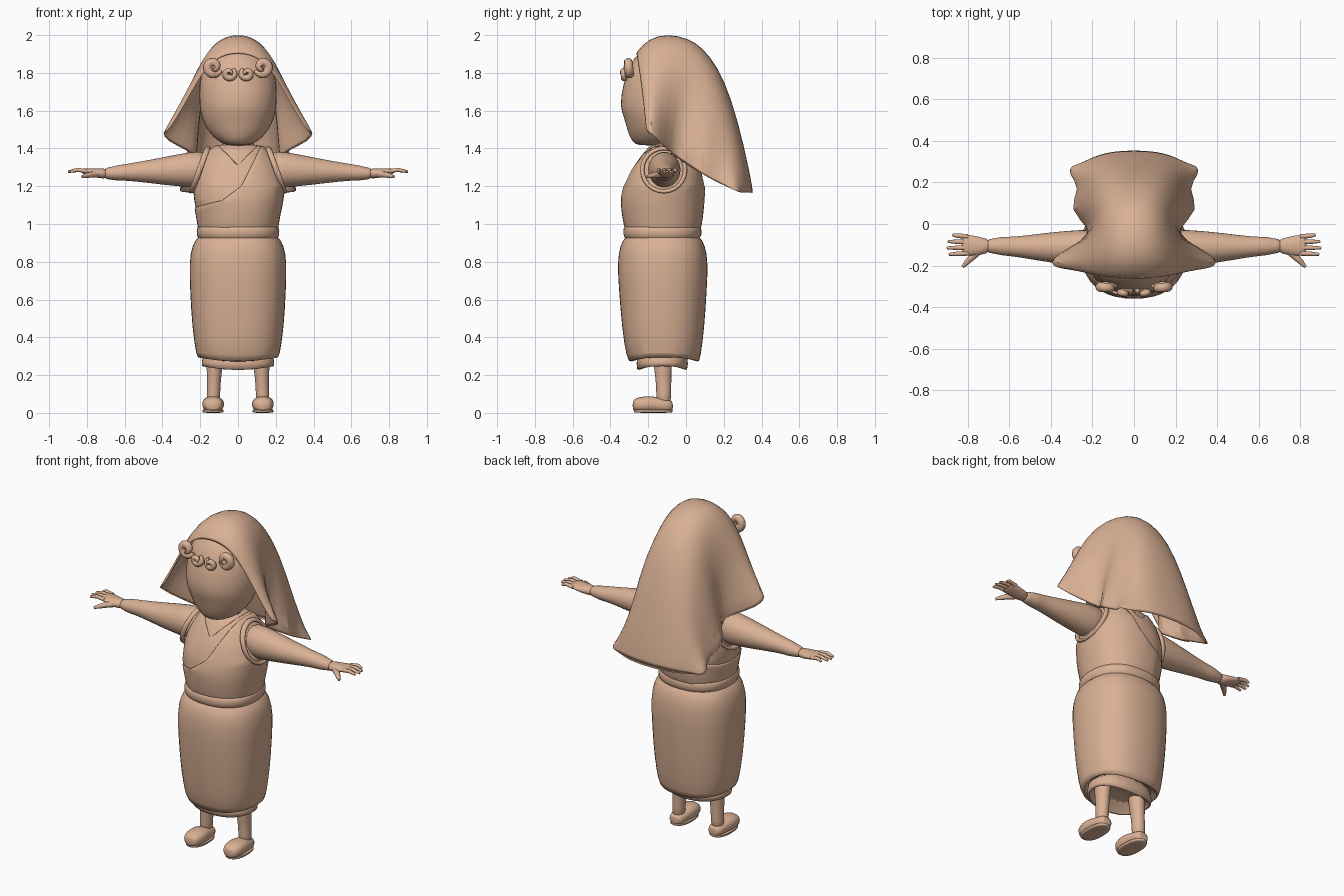
import bpy, bmesh, math
from mathutils import Vector

cube = bpy.data.objects.get("Cube")
if cube:
    bpy.data.objects.remove(cube, do_unlink=True)

COLOUR = (0.70, 0.44, 0.30, 1)
clay = bpy.data.materials.new("warm_tan_clay")
clay.use_nodes = True
clay.diffuse_color = COLOUR
clay.node_tree.nodes["Principled BSDF"].inputs["Base Color"].default_value = COLOUR


def finish(name, bm, mirror=False, subdivide=1, thickness=0.0, angle=50):
    """Turn a bmesh into a smooth shaded object."""
    bmesh.ops.recalc_face_normals(bm, faces=bm.faces[:])
    mesh = bpy.data.meshes.new(name)
    bm.to_mesh(mesh)
    bm.free()
    mesh.materials.append(clay)
    obj = bpy.data.objects.new(name, mesh)
    bpy.context.collection.objects.link(obj)
    bpy.ops.object.select_all(action="DESELECT")
    obj.select_set(True)
    bpy.context.view_layer.objects.active = obj
    bpy.ops.object.shade_smooth_by_angle(angle=math.radians(angle))
    if mirror:
        obj.modifiers.new("mirror", "MIRROR")
    if thickness:
        solid = obj.modifiers.new("thickness", "SOLIDIFY")
        solid.thickness = thickness
    if subdivide:
        sub = obj.modifiers.new("smooth", "SUBSURF")
        sub.levels = sub.render_levels = subdivide
    return obj


def upright(h, u, v):
    return Vector((u, v, h))


def sideways(h, u, v):
    return Vector((h, u, v))


def lengthwise(h, u, v):
    return Vector((u, h, v))


def loft(rings, place=upright, sides=20, power=1.0, grow=0.0, hem=None, wave=0.0, caps=True):
    """Skin rings of (height, centre u, centre v, radius u, radius v)."""
    bm = bmesh.new()
    loops = []
    for i, (h, cu, cv, ru, rv) in enumerate(rings):
        loop = []
        for k in range(sides):
            a = math.tau * k / sides
            c, s = math.cos(a), math.sin(a)
            u = cu + (ru + grow) * math.copysign(abs(c) ** power, c)
            v = cv + (rv + grow) * math.copysign(abs(s) ** power, s)
            rise = wave * c * c if i == hem else 0
            loop.append(bm.verts.new(place(h + rise, u, v)))
        loops.append(loop)
    for low, high in zip(loops, loops[1:]):
        for k in range(sides):
            j = (k + 1) % sides
            bm.faces.new((low[k], low[j], high[j], high[k]))
    if caps:
        bm.faces.new(loops[0][::-1])
        bm.faces.new(loops[-1])
    return bm


def spans(rows):
    """Convert (z, half width, front y, back y) into loft rings."""
    return [(z, 0, (f + b) / 2, w, (b - f) / 2) for z, w, f, b in rows]


def open_above(bm, lines):
    """Cut away the cloth that lies above every one of the (x, z, slope) lines."""
    planes = [(Vector((x, 0, z)), Vector((-slope, 0, 1))) for x, z, slope in lines]
    for point, normal in planes:
        bmesh.ops.bisect_plane(bm, geom=bm.verts[:] + bm.edges[:] + bm.faces[:],
                               plane_co=point, plane_no=normal)
    gone = [f for f in bm.faces
            if all((f.calc_center_median() - p).dot(n) > 0 for p, n in planes)]
    bmesh.ops.delete(bm, geom=gone, context="FACES")


# Long skirt, underskirt and belt
skirt = spans([(.34, .17, -.24, .02), (.25, .208, -.292, .064), (.29, .222, -.318, .08),
               (.45, .246, -.342, .1), (.65, .257, -.358, .113), (.80, .262, -.367, .12),
               (.885, .247, -.352, .105), (.94, .215, -.325, .075), (.945, .15, -.26, .02)])
finish("skirt", loft(skirt, power=.85, hem=1, wave=.04))
under = spans([(.30, .15, -.2, -.05), (.203, .19, -.256, .004), (.25, .197, -.266, .014),
               (.36, .19, -.26, .01)])
finish("underskirt", loft(under, power=.85, hem=1, wave=.035))
belt = spans([(.915, .19, -.3, .05), (.92, .213, -.325, .075), (.945, .222, -.336, .086),
              (.975, .222, -.335, .085), (.99, .21, -.325, .075), (.99, .18, -.3, .05)])
finish("belt", loft(belt, power=.85))

# Torso with an inner layer that leaves a V neckline and a curved overlap
torso = spans([(.96, .2, -.31, .065), (1.03, .208, -.325, .078), (1.12, .23, -.335, .085),
               (1.2, .238, -.318, .086), (1.28, .222, -.285, .074), (1.36, .18, -.24, .045),
               (1.41, .135, -.2, .005), (1.425, .08, -.17, -.04)])
finish("torso", loft(torso, power=.9))
inner_wrap = loft(torso, power=.9, grow=.005, caps=False)
open_above(inner_wrap, [(0, 1.315, -1), (0, 1.315, 1)])
finish("inner_wrap", inner_wrap, thickness=.006)
outer_wrap = loft(torso, power=.9, grow=.015, caps=False)
open_above(outer_wrap, [(-.25, 1.085, .25), (-.08, 1.13, .75), (.02, 1.21, 2)])
finish("outer_wrap", outer_wrap, thickness=.012)

# Neck and head
neck = [(1.36, 0, -.1, .1, .09), (1.41, 0, -.11, .082, .075), (1.5, 0, -.12, .08, .075)]
finish("neck", loft(neck))
head = spans([(1.415, .05, -.25, -.1), (1.43, .1, -.285, -.06), (1.49, .162, -.312, .0),
              (1.56, .195, -.328, .04), (1.62, .207, -.356, .05), (1.74, .211, -.336, .06),
              (1.84, .187, -.302, .05), (1.91, .125, -.255, .01), (1.95, .05, -.18, -.06)])
finish("head", loft(head))

# Veil: each strip hangs from the crown line down to the hem on the side
STRIPS = [(-.27, 1.905, .38, -.215, 1.48), (-.2, 1.985, .41, -.185, 1.485),
          (-.1, 2.012, .385, -.145, 1.435), (.02, 1.985, .25, -.08, 1.375),
          (.09, 1.935, .2, -.03, 1.33), (.17, 1.835, .335, .07, 1.27),
          (.24, 1.67, .255, .17, 1.215), (.305, 1.43, .33, .25, 1.185),
          (.362, 1.155, .3, .285, 1.17)]
bm = bmesh.new()
STEPS = 8
previous = None
for y_top, z_top, x_hem, y_hem, z_hem in STRIPS:
    p = [Vector((0, y_top, z_top)), Vector((.19, y_top, z_top)),
         Vector((.21, (y_top + 2 * y_hem) / 3, z_top * .6 + z_hem * .4)),
         Vector((x_hem, y_hem, z_hem))]
    strip = []
    for i in range(STEPS + 1):
        t = i / STEPS
        s = 1 - t
        strip.append(bm.verts.new(p[0] * s**3 + p[1] * 3 * s * s * t + p[2] * 3 * s * t * t + p[3] * t**3))
    if previous:
        for i in range(STEPS):
            bm.faces.new((previous[i], previous[i + 1], strip[i + 1], strip[i]))
    previous = strip
finish("veil", bm, mirror=True, thickness=.012, angle=80)


def curve(name, points, radii, thickness):
    """Round tube through points, tapered by the radii."""
    data = bpy.data.curves.new(name, "CURVE")
    data.dimensions = "3D"
    data.bevel_depth = thickness
    data.bevel_resolution = 3
    data.use_fill_caps = True
    spline = data.splines.new("POLY")
    spline.points.add(len(points) - 1)
    for slot, point, radius in zip(spline.points, points, radii):
        slot.co = (*point, 1)
        slot.radius = radius
    spline.use_smooth = True
    data.materials.append(clay)
    obj = bpy.data.objects.new(name, data)
    bpy.context.collection.objects.link(obj)


# Curled locks across the forehead
for side, label in ((1, "left"), (-1, "right")):
    for kind, x, y, z, size, start in (("outer", .13, -.298, 1.833, .045, 3.6),
                                       ("inner", .048, -.322, 1.797, .033, 2.2)):
        path, taper = [], []
        for i in range(37):
            t = i / 36
            a = start + t * 7.5
            r = size * (1 - .85 * t)
            path.append((side * (x + r * math.cos(a)), y - .015 * t, z + r * math.sin(a)))
            taper.append(min(1, .35 + 4 * t) * (1 - .25 * t))
        curve(label + "_" + kind + "_curl", path, taper, size * .58)

# Armhole rim: tilted ring at the shoulder
bm = bmesh.new()
MAJOR, MINOR = 24, 8
grid = []
for i in range(MAJOR):
    a = math.tau * i / MAJOR
    row = []
    for j in range(MINOR):
        b = math.tau * j / MINOR
        r = .114 + .011 * math.cos(b)
        x = .203 - .36 * r * math.sin(a) + .016 * math.sin(b)
        row.append(bm.verts.new((x, -.118 + r * math.cos(a), 1.287 + r * math.sin(a))))
    grid.append(row)
for i in range(MAJOR):
    for j in range(MINOR):
        n, m = (i + 1) % MAJOR, (j + 1) % MINOR
        bm.faces.new((grid[i][j], grid[n][j], grid[n][m], grid[i][m]))
finish("armhole_rims", bm, mirror=True, subdivide=0, angle=80)

# Arms, palms and fingers
arm = [(.14, -.115, 1.29, .09, .1), (.25, -.115, 1.288, .09, .098), (.4, -.113, 1.28, .075, .073),
       (.54, -.11, 1.276, .053, .052), (.6, -.108, 1.273, .047, .044), (.64, -.106, 1.27, .046, .042),
       (.68, -.106, 1.268, .035, .032), (.71, -.106, 1.267, .034, .03)]
finish("arms", loft(arm, sideways, 16), mirror=True)
palm = [(.69, -.106, 1.267, .031, .028), (.73, -.106, 1.267, .042, .027),
        (.78, -.104, 1.274, .052, .022), (.82, -.1, 1.28, .05, .014), (.83, -.1, 1.28, .04, .008)]
finish("palms", loft(palm, sideways, 14), mirror=True)
for side, label in ((1, "left"), (-1, "right")):
    for i, reach in enumerate((.872, .895, .9, .89)):
        y = -.06 - .027 * i
        tip = -.053 - .031 * i
        curve(label + "_finger_" + str(i + 1),
              [(side * .8, y, 1.28), (side * .85, (y + tip) / 2, 1.287), (side * reach, tip, 1.277)],
              (1, .95, .6), .0115)
    curve(label + "_thumb", [(side * .74, -.125, 1.265), (side * .785, -.165, 1.26),
                             (side * .805, -.185, 1.255), (side * .825, -.207, 1.25)],
          (1.3, 1.1, .9, .5), .014)

# Legs and shoes
leg = [(.04, .132, -.118, .036, .038), (.1, .13, -.118, .037, .041), (.15, .128, -.118, .036, .041),
       (.22, .125, -.122, .041, .046), (.36, .12, -.125, .055, .06)]
finish("legs", loft(leg, sides=14), mirror=True)
shoe = [(-.283, .132, .038, .024, .022), (-.27, .132, .043, .048, .036), (-.225, .132, .045, .06, .043),
        (-.18, .131, .047, .058, .044), (-.13, .131, .04, .05, .037), (-.09, .131, .037, .045, .035),
        (-.068, .131, .035, .028, .024)]
finish("shoes", loft(shoe, lengthwise, 16, power=.85), mirror=True)
sole = [(0, .132, -.174, .052, .1), (.004, .132, -.174, .057, .104),
        (.016, .132, -.174, .058, .105), (.02, .132, -.174, .05, .098)]
finish("soles", loft(sole, sides=20, power=.85), mirror=True)
